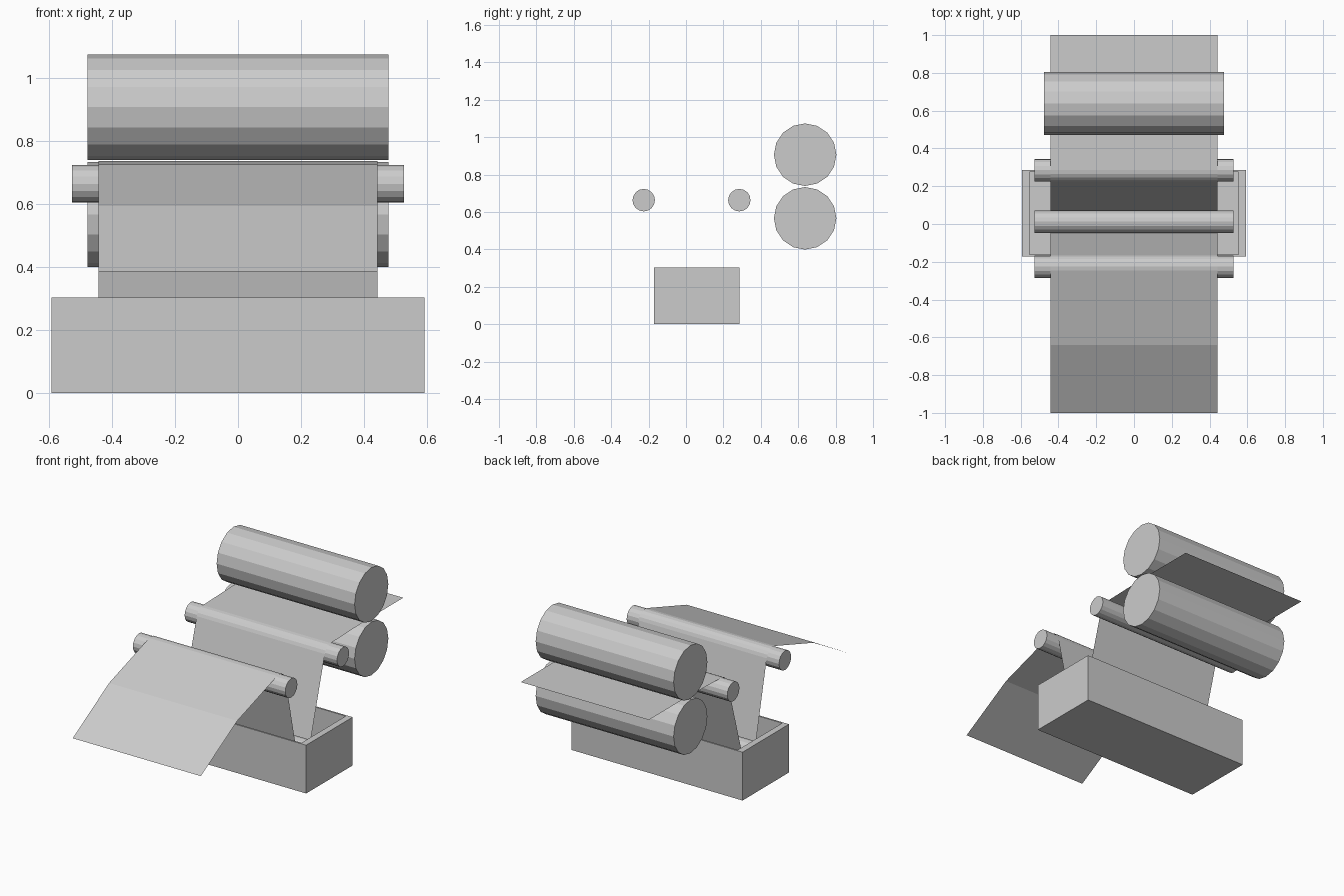
import bpy, bmesh
from math import sin, cos, pi, radians
from mathutils import Matrix

if "Cube" in bpy.data.objects:
    bpy.data.objects.remove(bpy.data.objects["Cube"])


def finish(name, bm):
    me = bpy.data.meshes.new(name)
    bm.to_mesh(me)
    bm.free()
    ob = bpy.data.objects.new(name, me)
    bpy.context.collection.objects.link(ob)
    return ob


def roller(name, y, z, r, half):
    bm = bmesh.new()
    bmesh.ops.create_cone(bm, cap_ends=True, segments=16, radius1=r, radius2=r, depth=2 * half)
    # vertices lie on the y and z axes
    bmesh.ops.transform(bm, matrix=Matrix.Translation((0, y, z)) @ Matrix.Rotation(pi / 2, 4, 'Y'), verts=bm.verts)
    return finish(name, bm)


# Open dye trough with thin walls
Y0, Y1, H = -0.172, 0.287, 0.302
bm = bmesh.new()
bmesh.ops.create_cube(bm, size=1, matrix=Matrix.Translation((0, (Y0 + Y1) / 2, H / 2))
                      @ Matrix.Diagonal((1.184, Y1 - Y0, H, 1)))
top = max(bm.faces, key=lambda f: f.calc_center_median().z)
bmesh.ops.inset_region(bm, faces=[top], thickness=0.015)
for v in top.verts:
    v.co.x = 0.552 if v.co.x > 0 else -0.552
floor = bmesh.ops.extrude_discrete_faces(bm, faces=[top])['faces'][0]
for v in floor.verts:
    v.co.z = 0.02
finish("trough", bm)

# Guide rollers and the dipping roller inside the trough
GUIDE_R = 0.06
front, dip, back = (-0.226, 0.663), (0.012, 0.17), (0.285, 0.663)
for name, c in (("front_guide_roller", front), ("dip_roller", dip), ("back_guide_roller", back)):
    roller(name, c[0], c[1], GUIDE_R, 0.527)

# Squeeze rollers
roller("upper_squeeze_roller", 0.637, 0.906, 0.167, 0.477)
roller("lower_squeeze_roller", 0.637, 0.566, 0.167, 0.477)


# Fabric web: wraps over, under and over the guide rollers
def arc(c, a0, a1, n):
    r = GUIDE_R + 0.003
    angles = [radians(a0 + (a1 - a0) * i / n) for i in range(n + 1)]
    return [(c[0] + r * cos(a), c[1] + r * sin(a)) for a in angles]


path = [(-1, 0.385), (-0.64, 0.593)]
path += arc(front, 107.5, 12.4, 5)
path += arc(dip, 192.4, 343.9, 8)
path += arc(back, 163.9, 90, 4)
path += [(0.637, 0.736), (1, 0.736)]
bm = bmesh.new()
rows = [[bm.verts.new((x, y, z)) for x in (-0.443, 0.443)] for y, z in path]
for a, b in zip(rows, rows[1:]):
    bm.faces.new((a[0], a[1], b[1], b[0]))
finish("fabric_web", bm)
